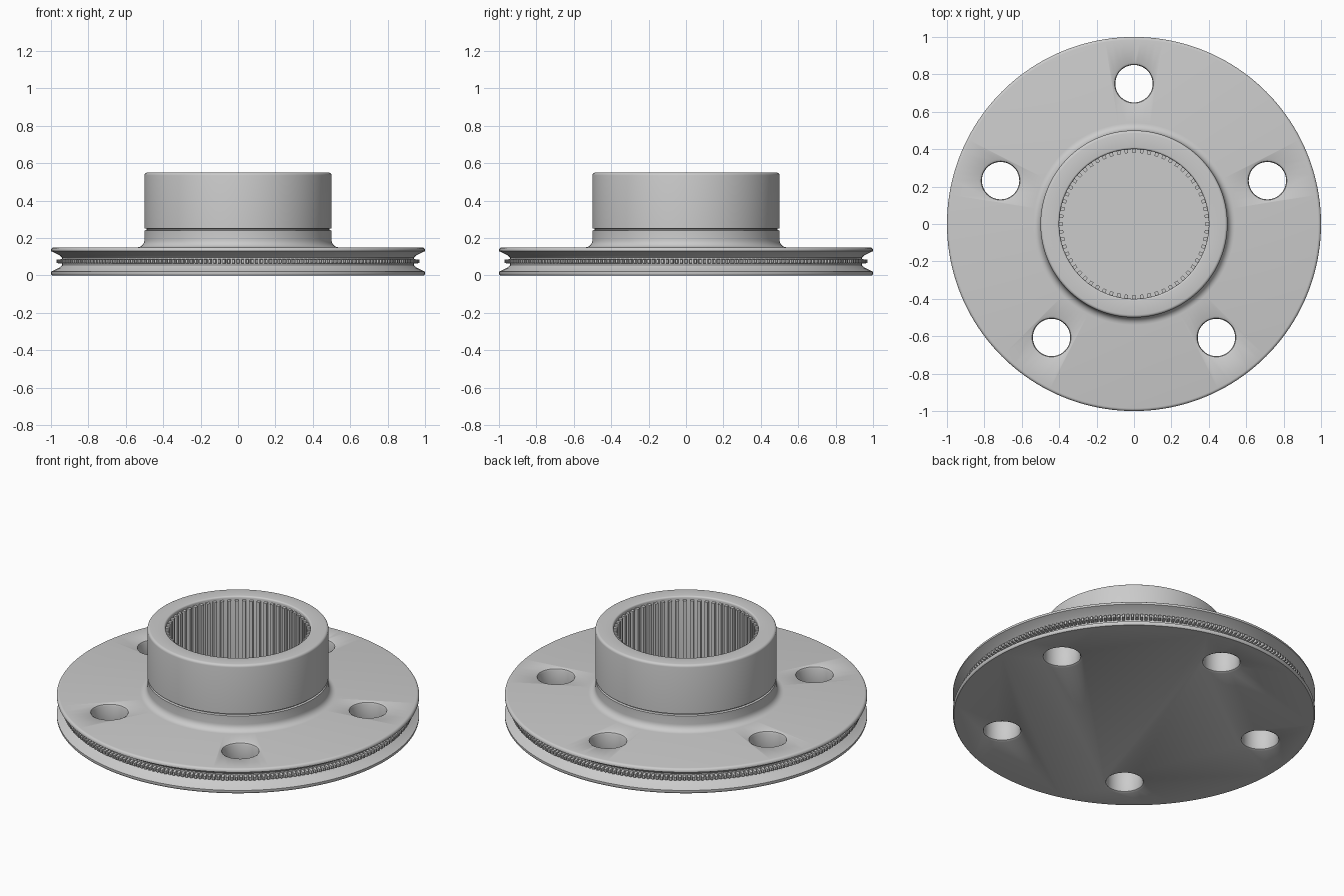
import bpy, bmesh, math
from math import sin, cos, pi, tau

if "Cube" in bpy.data.objects:
    bpy.data.objects.remove(bpy.data.objects["Cube"])


def arc(cx, cz, r, a0, a1, n=4):
    """Rounded corner of a profile, angles in degrees."""
    return [(cx + r * cos(math.radians(a0 + (a1 - a0) * i / n)),
             cz + r * sin(math.radians(a0 + (a1 - a0) * i / n))) for i in range(n + 1)]


def finish(bm, name, smooth=True):
    bmesh.ops.recalc_face_normals(bm, faces=bm.faces)
    mesh = bpy.data.meshes.new(name)
    bm.to_mesh(mesh)
    bm.free()
    ob = bpy.data.objects.new(name, mesh)
    bpy.context.collection.objects.link(ob)
    if smooth:
        smooth_by_angle(ob)
    return ob


def smooth_by_angle(ob):
    bpy.ops.object.select_all(action='DESELECT')
    ob.select_set(True)
    bpy.context.view_layer.objects.active = ob
    bpy.ops.object.shade_smooth_by_angle(angle=math.radians(35))


def add_lathe(bm, profile, segs, x=0, y=0):
    """Revolve an open (r, z) profile about z and cap both ends."""
    rings = [[bm.verts.new((x + r * cos(tau * k / segs), y + r * sin(tau * k / segs), z))
              for k in range(segs)] for r, z in profile]
    for a, b in zip(rings, rings[1:]):
        for k in range(segs):
            j = (k + 1) % segs
            bm.faces.new((a[k], a[j], b[j], b[k]))
    bm.faces.new(rings[0])
    bm.faces.new(rings[-1])


def tooth_ring(name, count, r_base, r_tip, z0, z1, w_base, w_tip, taper):
    """Ring of radial teeth, tapered in z towards the tip."""
    bm = bmesh.new()
    for k in range(count):
        a = tau * k / count
        quads = []
        for r, w, t in ((r_base, w_base, 0), (r_tip, w_tip, taper)):
            quads.append([bm.verts.new((r * cos(a) - s * w / 2 * sin(a),
                                        r * sin(a) + s * w / 2 * cos(a), z))
                          for s, z in ((-1, z0 + t), (1, z0 + t), (1, z1 - t), (-1, z1 - t))])
        p, q = quads
        bm.faces.new(p)
        bm.faces.new(q)
        for i in range(4):
            j = (i + 1) % 4
            bm.faces.new((p[i], p[j], q[j], q[i]))
    return finish(bm, name, smooth=False)


# Flange and hub: one turned body with rim groove, fillet, hub groove and blind bore
profile = [(0.985, 0.0)]
profile += arc(0.985, 0.012, 0.015, -53, 0)
profile += [(1.0, 0.02), (0.955, 0.042), (0.94, 0.055),
            (0.94, 0.095), (0.955, 0.108), (1.0, 0.13)]
profile += arc(0.985, 0.135, 0.015, 0, 90)
profile += arc(0.54, 0.19, 0.04, 270, 180, 6)
profile += [(0.5, 0.24), (0.488, 0.243), (0.488, 0.249), (0.5, 0.252)]
profile += arc(0.485, 0.535, 0.015, 0, 90)
profile += arc(0.41, 0.54, 0.01, 90, 180)
profile += [(0.4, 0.15)]
bm = bmesh.new()
add_lathe(bm, profile, 160)
body = finish(bm, "flanged_hub", smooth=False)

# Five bolt holes with softened edges
bm = bmesh.new()
hole = [(0.13, -0.02), (0.115, 0.0), (0.104, 0.006), (0.1, 0.016),
        (0.1, 0.134), (0.104, 0.144), (0.115, 0.15), (0.13, 0.17)]
for k in range(5):
    a = pi / 2 + tau * k / 5
    add_lathe(bm, hole, 48, 0.75 * cos(a), 0.75 * sin(a))
cutter = finish(bm, "bolt_hole_cutter", smooth=False)
cutter.hide_render = True

mod = body.modifiers.new("bolt_holes", 'BOOLEAN')
mod.operation = 'DIFFERENCE'
mod.solver = 'EXACT'
mod.object = cutter
bpy.context.view_layer.objects.active = body
bpy.ops.object.modifier_apply(modifier=mod.name)
bpy.data.objects.remove(cutter)
smooth_by_angle(body)

# Splines lining the bore, and fine teeth running round the rim groove
tooth_ring("bore_splines", 60, 0.405, 0.38, 0.145, 0.53, 0.022, 0.018, 0.0)
tooth_ring("rim_teeth", 240, 0.935, 0.97, 0.062, 0.088, 0.018, 0.012, 0.004)
